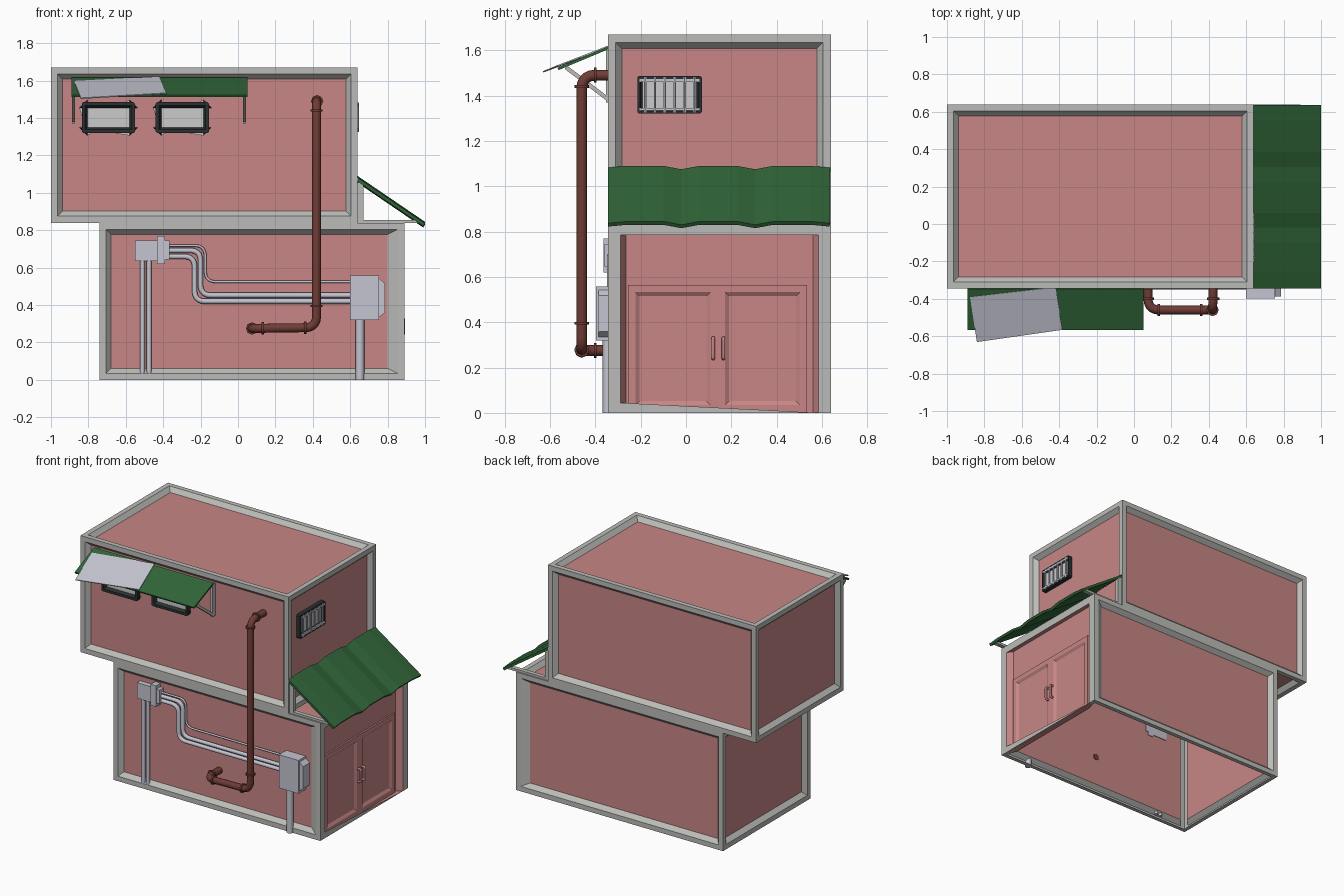
import bpy, bmesh, math
from mathutils import Vector

if "Cube" in bpy.data.objects:
    bpy.data.objects.remove(bpy.data.objects["Cube"])


def material(name, rgb):
    m = bpy.data.materials.new(name)
    m.diffuse_color = (*rgb, 1)
    m.use_nodes = True
    m.node_tree.nodes["Principled BSDF"].inputs["Base Color"].default_value = m.diffuse_color
    return m


GREY = material("concrete", (0.5, 0.5, 0.48))
WALL = material("red_wall", (0.58, 0.24, 0.24))
METAL = material("metal", (0.56, 0.56, 0.64))
GREEN = material("green_sheet", (0.03, 0.13, 0.04))
RUST = material("rust_pipe", (0.16, 0.045, 0.035))
BLACK = material("black_frame", (0.025, 0.03, 0.03))
PANE = material("window_pane", (0.8, 0.8, 0.8))
GLASS = material("door_glass", (0.36, 0.23, 0.22))


def finish(bm, name, mats):
    me = bpy.data.meshes.new(name)
    bm.to_mesh(me)
    bm.free()
    for m in mats:
        me.materials.append(m)
    ob = bpy.data.objects.new(name, me)
    bpy.context.collection.objects.link(ob)
    return ob


def cube(lo, hi):
    bm = bmesh.new()
    bmesh.ops.create_cube(bm, size=1)
    for v in bm.verts:
        v.co = [l + (c + 0.5) * (h - l) for c, l, h in zip(v.co, lo, hi)]
    return bm


def box(name, lo, hi, mat):
    return finish(cube(lo, hi), name, [mat])


def facing(bm, n):
    bm.normal_update()
    return max(bm.faces, key=lambda f: f.normal.dot(Vector(n)) + f.calc_area() * 0.01)


def inset(bm, f, t, d=0.0):
    bmesh.ops.inset_individual(bm, faces=[f], thickness=t, depth=d, use_even_offset=True)


def inset_box(name, lo, hi, n, steps, mats, chamfer=0):
    """Box with one face inset stepwise; the last face takes the second material."""
    bm = cube(lo, hi)
    if chamfer:
        edges = [e for e in bm.edges
                 if abs((e.verts[0].co - e.verts[1].co).normalized().dot(Vector(n))) > 0.9]
        bmesh.ops.bevel(bm, geom=edges, offset=chamfer, segments=1, affect='EDGES')
    f = facing(bm, n)
    for t, d in steps:
        inset(bm, f, t, d)
    f.material_index = 1
    return finish(bm, name, mats)


def tube(name, pts, r, mat, fillet=0.0, res=2, smooth=True):
    """Round pipe along a path with rounded corners."""
    pts = [Vector(p) for p in pts]
    path = [pts[0]]
    for a, b, c in zip(pts, pts[1:], pts[2:]):
        p, q = b + (a - b).normalized() * fillet, b + (c - b).normalized() * fillet
        for i in range(6):
            t = i / 5
            path.append(p * (1 - t) ** 2 + b * 2 * t * (1 - t) * 0.87 + q * t * t
                        + (p + q) * t * (1 - t) * 0.13)
    path.append(pts[-1])
    cu = bpy.data.curves.new(name, 'CURVE')
    cu.dimensions = '3D'
    cu.bevel_depth, cu.bevel_resolution, cu.use_fill_caps = r, res, True
    sp = cu.splines.new('POLY')
    sp.points.add(len(path) - 1)
    for s, p in zip(sp.points, path):
        s.co = (*p, 1)
    ob = bpy.data.objects.new(name, cu)
    bpy.context.collection.objects.link(ob)
    bpy.ops.object.select_all(action='DESELECT')
    ob.select_set(True)
    bpy.context.view_layer.objects.active = ob
    bpy.ops.object.convert(target='MESH')
    ob = bpy.context.object
    ob.data.materials.clear()
    ob.data.materials.append(mat)
    if smooth:
        bpy.ops.object.shade_smooth_by_angle(angle=math.radians(50))
    return ob


# Upper storey: every side is a concrete frame around a sunken wall panel
bm = cube((-1, -0.345, 0.84), (0.64, 0.64, 1.67))
for f in list(bm.faces):
    inset(bm, f, 0.035)
    inset(bm, f, 0.027, -0.03)
    f.material_index = 1
finish(bm, "upper_storey", [GREY, WALL])

# Lower storey: open underneath, with a deep door recess on the right
bm = cube((-0.74, -0.345, 0), (0.89, 0.64, 0.84))
bm.normal_update()
right, bottom = facing(bm, (1, 0, 0)), facing(bm, (0, 0, -1))
for f in list(bm.faces):
    if f is right:
        inset(bm, f, 0.045)
        inset(bm, f, 0.01)
        old = set(bm.faces)
        inset(bm, f, 0.025, -0.04)
        for g in set(bm.faces) - old:
            g.material_index = 1
        for v in bm.verts:
            if v.co.x > 0.84 and 0.01 < v.co.z < 0.2 and -0.3 < v.co.y < 0.6:
                v.co.z = 0
        for v in f.verts:
            if v.co.z > 0.5:
                v.co.z = 0.795
    elif f is bottom:
        inset(bm, f, 0.03)
    else:
        inset(bm, f, 0.035)
        inset(bm, f, 0.027, -0.03)
        if abs(f.normal.y) > 0.9:      # wider corner post beside the doors
            for v in f.verts:
                if v.co.x > 0.5:
                    v.co.x = 0.80
    f.material_index = 1
bmesh.ops.delete(bm, geom=[bottom], context='FACES_ONLY')
finish(bm, "lower_storey", [GREY, WALL])

# Double door with glass and pull handles
for i, (y0, y1, hy) in enumerate([(-0.255, 0.14, 0.12), (0.14, 0.535, 0.165)]):
    inset_box(f"door_leaf_{i}", (0.84, y0, 0.002), (0.862, y1, 0.565), (1, 0, 0),
              [(0.032, 0), (0.022, -0.015)], [WALL, GLASS])
    tube(f"door_handle_{i}", [(0.86, hy, 0.24), (0.885, hy, 0.24), (0.885, hy, 0.33),
                              (0.86, hy, 0.33)], 0.008, WALL, 0.008)

# Front windows
for i, x in enumerate((-0.835, -0.44)):
    inset_box(f"front_window_{i}", (x, -0.345, 1.32), (x + 0.285, -0.31, 1.485), (0, -1, 0),
              [(0.018, 0), (0.012, -0.02)], [BLACK, PANE], 0.008)

# Barred side window
inset_box("side_window", (0.605, -0.215, 1.32), (0.64, 0.07, 1.487), (1, 0, 0),
          [(0.013, 0), (0.01, -0.02)], [BLACK, PANE], 0.008)
for z in (1.34, 1.467):
    box(f"window_rail_{z}", (0.632, -0.205, z - 0.006), (0.644, 0.06, z + 0.006), METAL)
for i in range(6):
    y = -0.18 + i * 0.0435
    tube(f"window_bar_{i}", [(0.64, y, 1.325), (0.64, y, 1.482)], 0.006, METAL, res=1)

# Corrugated awning over the doors
bm = bmesh.new()
wave = [(-0.345, -0.008), (-0.26, 0), (-0.10, 0), (-0.02, -0.015), (0.06, 0),
        (0.225, 0), (0.305, -0.015), (0.385, 0), (0.55, 0), (0.635, -0.008)]
rows = [[bm.verts.new((x, y, z + w)) for y, w in wave]
        for x, z in ((0.64, 1.09), (1.0, 0.845))]
for i in range(len(wave) - 1):
    bm.faces.new((rows[0][i], rows[1][i], rows[1][i + 1], rows[0][i + 1]))
ob = finish(bm, "door_awning", [GREEN])
mod = ob.modifiers.new("thickness", 'SOLIDIFY')
mod.thickness = 0.018

# Wall posts and arms carrying the door awning
for i, y in enumerate((-0.335, 0.60)):
    box(f"awning_post_{i}", (0.64, y, 0.84), (0.67, y + 0.03, 1.055), GREY)
    box(f"awning_arm_{i}", (0.64, y, 0.838), (0.975, y + 0.03, 0.855), GREY)


def sheet(name, corners, thick, mat):
    bm = bmesh.new()
    bm.faces.new([bm.verts.new(c) for c in corners])
    ob = finish(bm, name, [mat])
    m = ob.modifiers.new("thickness", 'SOLIDIFY')
    m.thickness, m.offset = thick, 0
    return ob


# Window awning, loose metal sheet and brackets
sheet("window_awning", [(-0.89, -0.345, 1.61), (-0.89, -0.565, 1.518),
                        (0.05, -0.565, 1.518), (0.05, -0.345, 1.61)], 0.012, GREEN)
sheet("loose_sheet", [(-0.877, -0.39, 1.596), (-0.84, -0.63, 1.505),
                      (-0.383, -0.565, 1.532), (-0.42, -0.337, 1.62)], 0.006, METAL)
for i, x in enumerate((-0.888, 0.028)):
    box(f"bracket_plate_{i}", (x, -0.352, 1.37), (x + 0.016, -0.31, 1.60), GREY)
    sheet(f"bracket_strut_{i}", [(x, -0.345, 1.385), (x + 0.016, -0.345, 1.385),
                                 (x + 0.016, -0.53, 1.525), (x, -0.53, 1.525)], 0.018, GREY)

# Rusty drain pipe with collars
Y = -0.46
tube("drain_pipe", [(0.425, -0.31, 1.49), (0.42, Y, 1.49), (0.42, Y, 0.28), (0.075, Y, 0.275),
                    (0.075, -0.31, 0.275)], 0.024, RUST, 0.055)
collars = [((0.42, Y, 1.44), 2), ((0.42, Y, 0.395), 2), ((0.36, Y, 0.279), 0),
           ((0.132, Y, 0.276), 0), ((0.423, -0.40, 1.49), 1), ((0.075, -0.40, 0.275), 1)]
for i, (c, axis) in enumerate(collars):
    d = Vector([0.006 if k == axis else 0 for k in range(3)])
    tube(f"pipe_collar_{i}", [Vector(c) - d, Vector(c) + d], 0.033, RUST)

# Electric boxes on the front wall
box("small_box", (-0.55, -0.352, 0.635), (-0.43, -0.31, 0.745), METAL)
box("small_box_cap", (-0.432, -0.365, 0.62), (-0.39, -0.31, 0.77), METAL)
box("small_box_collar", (-0.392, -0.36, 0.645), (-0.365, -0.31, 0.745), METAL)
box("large_box", (0.6, -0.397, 0.32), (0.755, -0.31, 0.557), METAL)
bm = cube((0.755, -0.387, 0.335), (0.785, -0.315, 0.542))
for v in bm.verts:
    if v.co.x > 0.77:
        v.co.z += 0.025 if v.co.z < 0.4 else -0.025
finish(bm, "large_box_side", [METAL])

# Conduits
for i, (x, z0, z1, r) in enumerate([(-0.175, 0.718, 0.525, 0.007), (-0.20, 0.692, 0.452, 0.014),
                                    (-0.232, 0.66, 0.42, 0.014)]):
    tube(f"conduit_{i}", [(-0.38, -0.335, z0), (x, -0.335, z0), (x, -0.335, z1),
                          (0.61, -0.335, z1)], r, METAL, 0.05)
for i, x in enumerate((-0.511, -0.475)):
    tube(f"down_conduit_{i}", [(x, -0.333, 0.035), (x, -0.333, 0.64)], 0.013, METAL)
tube("ground_pipe", [(0.652, -0.345, 0), (0.652, -0.345, 0.33)], 0.023, METAL)
